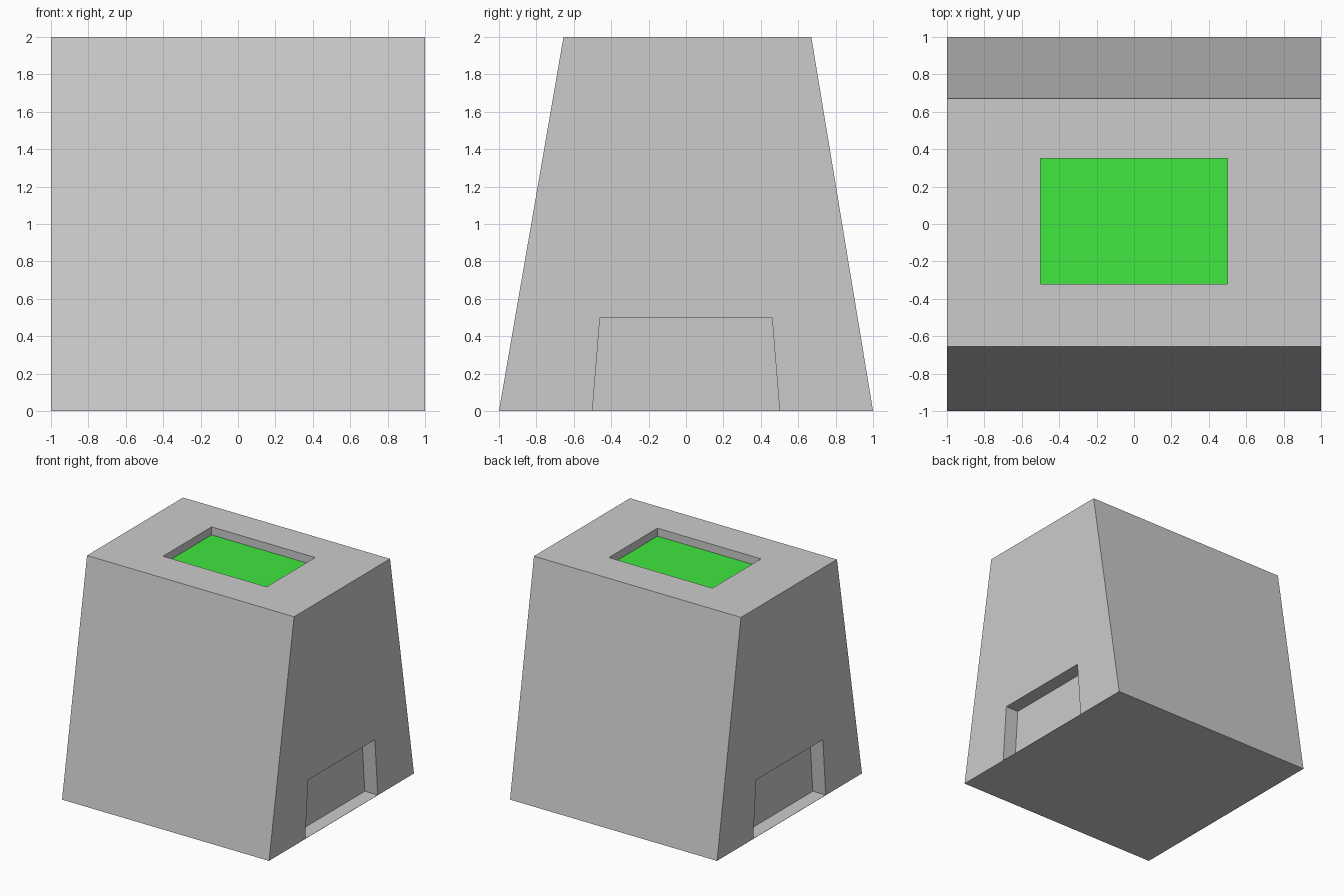
import bpy
import bmesh
from mathutils import Vector

if "Cube" in bpy.data.objects:
    bpy.data.objects.remove(bpy.data.objects["Cube"])


def recess(bm, face, place, push):
    """Inset a face, place its inner corners, then sink it along push."""
    bmesh.ops.inset_individual(bm, faces=[face], thickness=0.2)
    for v in face.verts:
        v.co = place(v.co)
    sunk = bmesh.ops.extrude_discrete_faces(bm, faces=[face])["faces"][0]
    bmesh.ops.translate(bm, verts=sunk.verts, vec=Vector(push))
    return sunk


def side_corner(c):
    # opening reaches the base and narrows slightly upwards
    high = c.z > 1
    half = 0.46 if high else 0.5
    return Vector((c.x, half if c.y > 0 else -half, 0.5 if high else 0.002))


def top_corner(c):
    return Vector((0.5 if c.x > 0 else -0.5, 0.35 if c.y > 0 else -0.32, c.z))


# Tapered block: a side profile extruded across x
bm = bmesh.new()
profile = [(-1, 0), (1, 0), (0.67, 2), (-0.655, 2)]
left = bm.faces.new([bm.verts.new((-1, y, z)) for y, z in profile])
ext = bmesh.ops.extrude_face_region(bm, geom=[left], use_keep_orig=True)["geom"]
bmesh.ops.translate(bm, vec=(2, 0, 0),
                    verts=[g for g in ext if isinstance(g, bmesh.types.BMVert)])
bmesh.ops.recalc_face_normals(bm, faces=bm.faces[:])
sides = [f for f in bm.faces if abs(f.normal.x) > 0.9]
top = next(f for f in bm.faces if f.normal.z > 0.9)

# Shallow openings at the foot of both sides
for f in sides:
    inward = -0.125 if f.normal.x > 0 else 0.125
    recess(bm, f, side_corner, (inward, 0, 0))

# Sunken green panel on top
panel = recess(bm, top, top_corner, (0, 0, -0.07))
panel.material_index = 1
bmesh.ops.recalc_face_normals(bm, faces=bm.faces[:])

mesh = bpy.data.meshes.new("tapered_block")
bm.to_mesh(mesh)
bm.free()
for name, color in (("grey", (0.8, 0.8, 0.8, 1)), ("green", (0.05, 0.8, 0.05, 1))):
    mat = bpy.data.materials.new(name)
    mat.diffuse_color = color
    mat.use_nodes = True
    mat.node_tree.nodes["Principled BSDF"].inputs["Base Color"].default_value = mat.diffuse_color
    mesh.materials.append(mat)
block = bpy.data.objects.new("tapered_block", mesh)
bpy.context.collection.objects.link(block)
